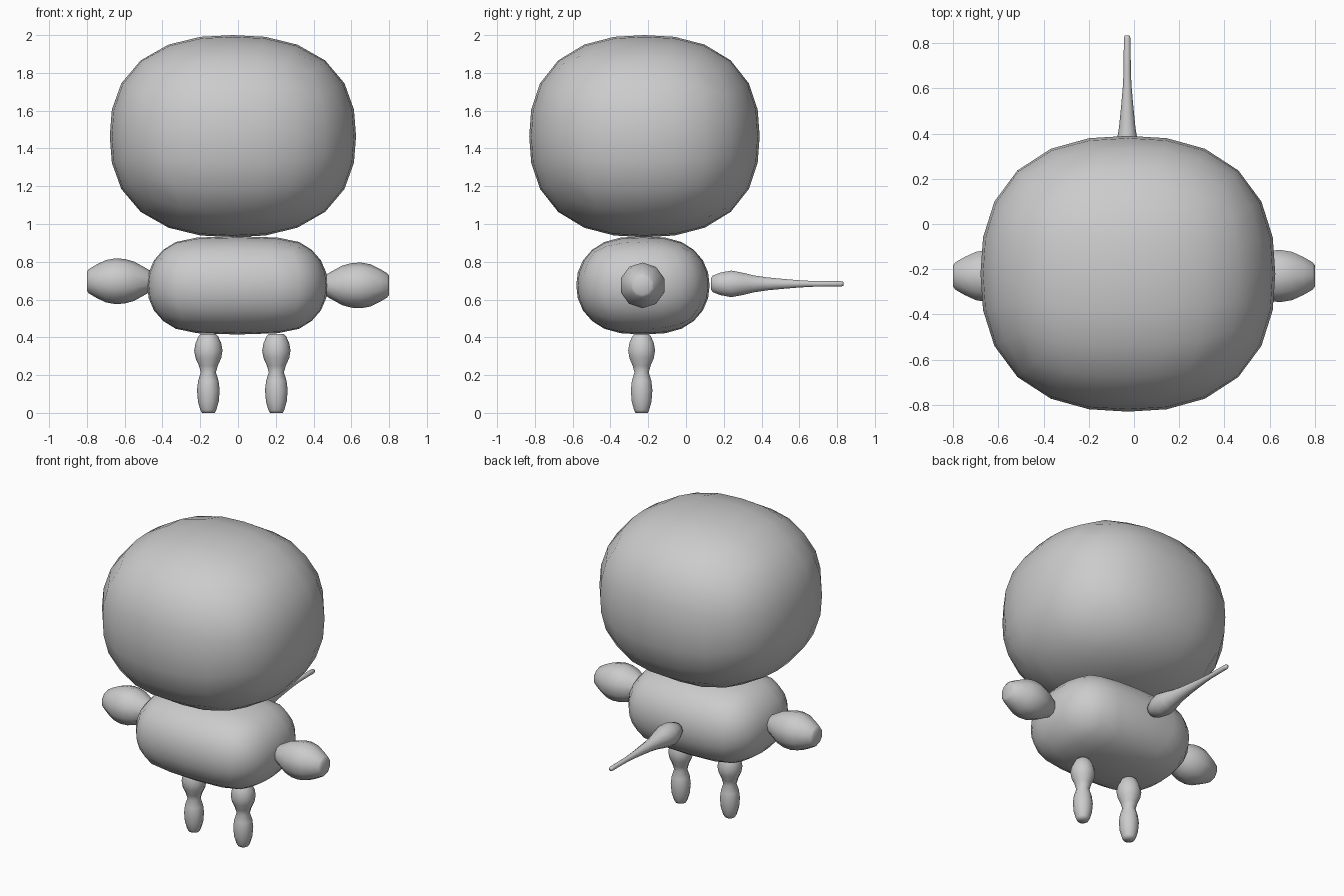
import bpy, bmesh, math
from mathutils import Vector, Matrix

if "Cube" in bpy.data.objects:
    bpy.data.objects.remove(bpy.data.objects["Cube"])

grey = bpy.data.materials.new("plain_grey")
grey.diffuse_color = (0.6, 0.6, 0.6, 1)
grey.use_nodes = True
grey.node_tree.nodes["Principled BSDF"].inputs["Base Color"].default_value = grey.diffuse_color


def finish(name, bm):
    bmesh.ops.recalc_face_normals(bm, faces=bm.faces)
    for f in bm.faces:
        f.smooth = True
    me = bpy.data.meshes.new(name)
    bm.to_mesh(me)
    bm.free()
    me.materials.append(grey)
    ob = bpy.data.objects.new(name, me)
    bpy.context.collection.objects.link(ob)
    return ob


def blob(name, centre, half, core, power, cuts=5):
    """Rounded box: a gridded cube pulled onto a superellipsoid, stretched by a core."""
    bm = bmesh.new()
    bmesh.ops.create_cube(bm, size=2)
    bmesh.ops.subdivide_edges(bm, edges=bm.edges, cuts=cuts, use_grid_fill=True)
    for v in bm.verts:
        d = Vector([math.tan(c * math.pi / 4) for c in v.co])
        q = d / sum(abs(c) ** power for c in d) ** (1 / power)
        v.co = [centre[i] + (half[i] - core[i]) * q[i]
                + core[i] * max(-1, min(1, 3 * q[i])) for i in range(3)]
    return finish(name, bm)


def limb(name, origin, axis, profile, sides=10):
    """Turned limb: rings of (distance, radius) along an axis, closed at both ends."""
    bm = bmesh.new()
    turn = Vector((0, 0, 1)).rotation_difference(Vector(axis)).to_matrix().to_4x4()
    place = Matrix.Translation(origin) @ turn
    rings = []
    for dist, r in profile:
        rings.append([bm.verts.new(place @ Vector((
            r * math.cos(2 * math.pi * k / sides),
            r * math.sin(2 * math.pi * k / sides), dist))) for k in range(sides)])
    for a, b in zip(rings, rings[1:]):
        for k in range(sides):
            n = (k + 1) % sides
            bm.faces.new((a[k], a[n], b[n], b[k]))
    bm.faces.new(rings[0])
    bm.faces.new(rings[-1])
    return finish(name, bm)


# Large head and wide body
blob("head", (-0.027, -0.22, 1.465), (0.652, 0.61, 0.535), (0, 0, 0), 2.4)
blob("body", (-0.003, -0.228, 0.675), (0.478, 0.353, 0.26), (0.17, 0.05, 0), 2.15)

# Stubby arms
arm = [(0.45, 0.045), (0.48, 0.065), (0.55, 0.104), (0.6, 0.118), (0.65, 0.121),
       (0.7, 0.112), (0.75, 0.088), (0.79, 0.064), (0.8, 0.05)]
limb("right_arm", (0, -0.23, 0.675), (1, 0, 0), arm)
limb("left_arm", (0, -0.23, 0.697), (-1, 0, 0), arm)

# Legs with a narrow knee
leg = [(0, 0.034), (0.015, 0.042), (0.06, 0.055), (0.12, 0.06), (0.17, 0.054),
       (0.215, 0.04), (0.25, 0.05), (0.29, 0.068), (0.33, 0.075), (0.37, 0.068),
       (0.405, 0.052), (0.418, 0.04)]
for side, x in (("left", -0.157), ("right", 0.203)):
    limb(side + "_leg", (x, -0.235, 0), (0, 0, 1), leg)

# Tapering tail
tail = [(0.132, 0.03), (0.14, 0.045), (0.18, 0.062), (0.24, 0.074), (0.3, 0.062),
        (0.36, 0.047), (0.43, 0.036), (0.52, 0.027), (0.6, 0.02), (0.67, 0.016),
        (0.82, 0.015), (0.833, 0.011)]
limb("tail", (-0.03, 0, 0.683), (0, 1, 0), tail)
